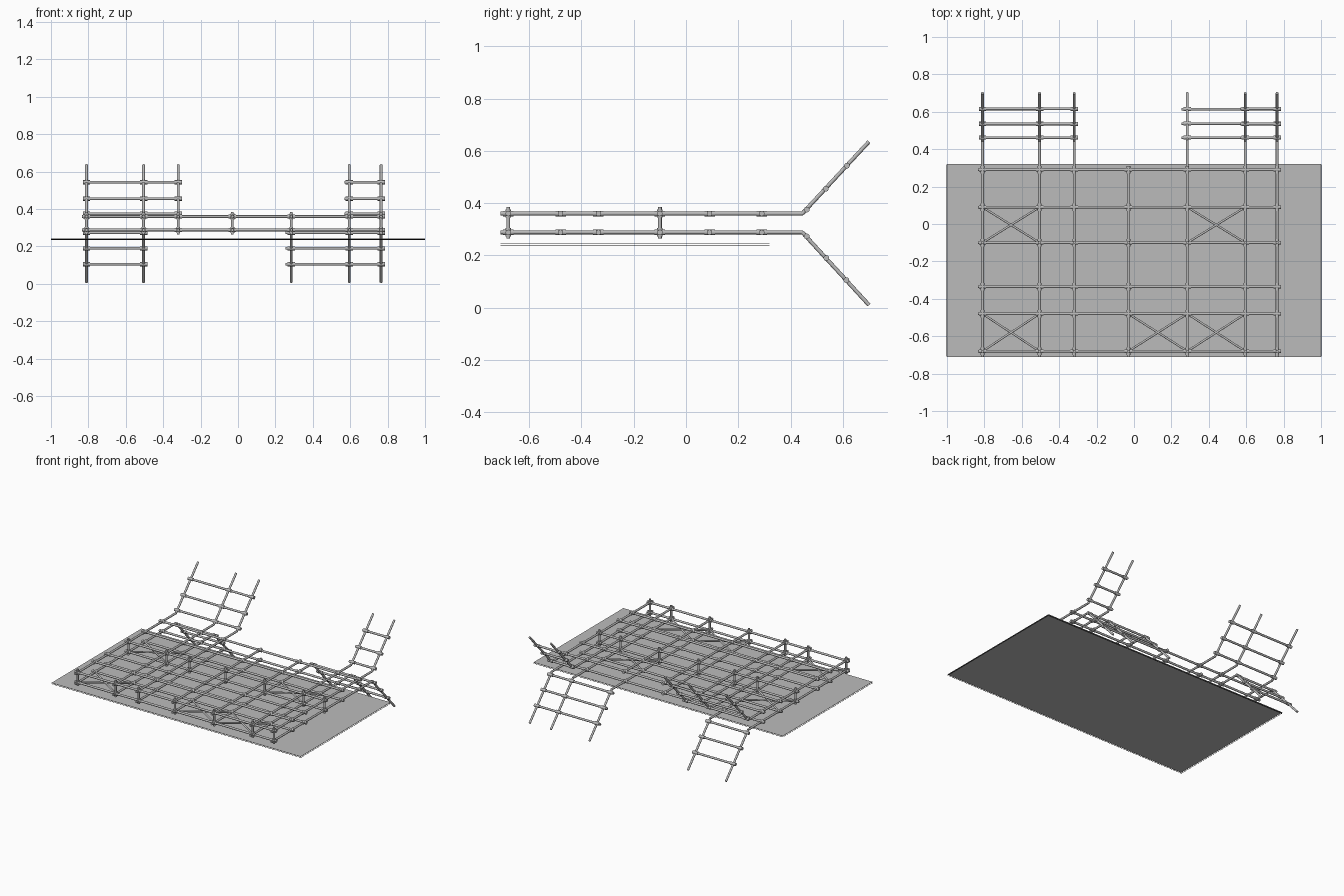
import bpy, bmesh
from mathutils import Vector

if "Cube" in bpy.data.objects:
    bpy.data.objects.remove(bpy.data.objects["Cube"])


def material(name, v):
    m = bpy.data.materials.new(name)
    m.diffuse_color = (v, v, v, 1)
    m.use_nodes = True
    m.node_tree.nodes["Principled BSDF"].inputs["Base Color"].default_value = m.diffuse_color
    return m


STEEL = material("steel_grey", 0.5)
DARK = material("dark_edge", 0.03)


def tubes(name, segments, r, mat=STEEL, sides=10):
    """One object made of straight capped tubes between point pairs."""
    bm = bmesh.new()
    for a, b in segments:
        a, b = Vector(a), Vector(b)
        d = b - a
        mtx = d.to_track_quat('Z', 'Y').to_matrix().to_4x4()
        mtx.translation = (a + b) / 2
        bmesh.ops.create_cone(bm, cap_ends=True, segments=sides, radius1=r,
                              radius2=r, depth=d.length, matrix=mtx)
    me = bpy.data.meshes.new(name)
    for f in bm.faces:
        f.smooth = len(f.verts) == 4
    for e in bm.edges:
        e.smooth = all(len(f.verts) == 4 for f in e.link_faces)
    bm.to_mesh(me)
    bm.free()
    me.materials.append(mat)
    ob = bpy.data.objects.new(name, me)
    bpy.context.collection.objects.link(ob)
    return ob


XS = [-0.81, -0.505, -0.32, -0.03, 0.285, 0.595, 0.765]
YS = [-0.68, -0.48, -0.335, -0.10, 0.09, 0.29]
LOW, HIGH = 0.288, 0.36
R = 0.0075

# layer: height, bent pipes, tip height, rung heights, rung spans
LAYERS = {
    "upper": (HIGH, [-0.81, -0.505, -0.32, 0.595, 0.765], 0.635,
              [0.375, 0.455, 0.543], [(-0.83, -0.30), (0.57, 0.785)]),
    "lower": (LOW, [-0.81, -0.505, 0.285, 0.595, 0.765], 0.01,
              [0.273, 0.190, 0.105], [(-0.83, -0.485), (0.255, 0.785)]),
}

for layer, (z, bent, tip, rung_z, spans) in LAYERS.items():
    # pipes running front to back, some bending into ladder rails
    tubes(layer + "_long_pipes",
          [((x, -0.71, z), (x, 0.448 if x in bent else 0.31, z)) for x in XS], R)
    tubes(layer + "_ladder_rails",
          [((x, 0.445, z), (x, 0.70, tip)) for x in bent], R)
    # pipes running side to side
    tubes(layer + "_cross_pipes", [((-0.835, y, z), (0.785, y, z)) for y in YS], R)

    # ladder rungs with clamps at the rails
    rungs, clamps = [], []
    for h in rung_z:
        y = 0.448 + 0.252 * (h - z) / (tip - z)
        for a, b in spans:
            rungs.append(((a, y, h), (b, y, h)))
            clamps += [((x - 0.02, y, h), (x + 0.02, y, h)) for x in bent if a < x < b]
    tubes(layer + "_rungs", rungs, R)
    tubes(layer + "_rung_clamps", clamps, 0.011)

    # clamps at the grid joints
    joints = [(x, y) for x in XS for y in YS]
    tubes(layer + "_joint_clamps_x",
          [((x - 0.02, y, z), (x + 0.02, y, z)) for x, y in joints], 0.0105)
    tubes(layer + "_joint_clamps_y",
          [((x, y - 0.02, z), (x, y + 0.02, z)) for x, y in joints], 0.0105)

# posts joining the two layers
post_spots = [(x, y) for x in XS for y in (YS[0], YS[3])]
tubes("posts", [((x, y, 0.265), (x, y, 0.385)) for x, y in post_spots], R)
tubes("post_clamps", [((x, y, z - 0.016), (x, y, z + 0.016))
                      for x, y in post_spots for z in (LOW, HIGH)], 0.0105)

# crossed braces lying in the lower layer
braces = []
for i, j in [(0, 0), (3, 0), (4, 0), (0, 3), (4, 3)]:
    x0, x1, y0, y1 = XS[i], XS[i + 1], YS[j], YS[j + 1]
    braces += [((x0, y0, LOW), (x1, y1, LOW)), ((x0, y1, LOW), (x1, y0, LOW))]
tubes("cross_braces", braces, 0.006)


def box(name, x0, x1, y0, y1, z0, z1, mat):
    bpy.ops.mesh.primitive_cube_add(size=1, location=((x0 + x1) / 2, (y0 + y1) / 2, (z0 + z1) / 2))
    ob = bpy.context.object
    ob.name = name
    ob.scale = (x1 - x0, y1 - y0, z1 - z0)
    ob.data.materials.append(mat)


# base sheet and the thin rim just beneath it
box("base_sheet", -1, 1, -0.71, 0.32, 0.243, 0.245, STEEL)
rim = [(-1, -0.708), (1, -0.708), (1, 0.318), (-1, 0.318)]
tubes("base_rim", [((*rim[i], 0.237), (*rim[(i + 1) % 4], 0.237)) for i in range(4)],
      0.0015, DARK, 4)
